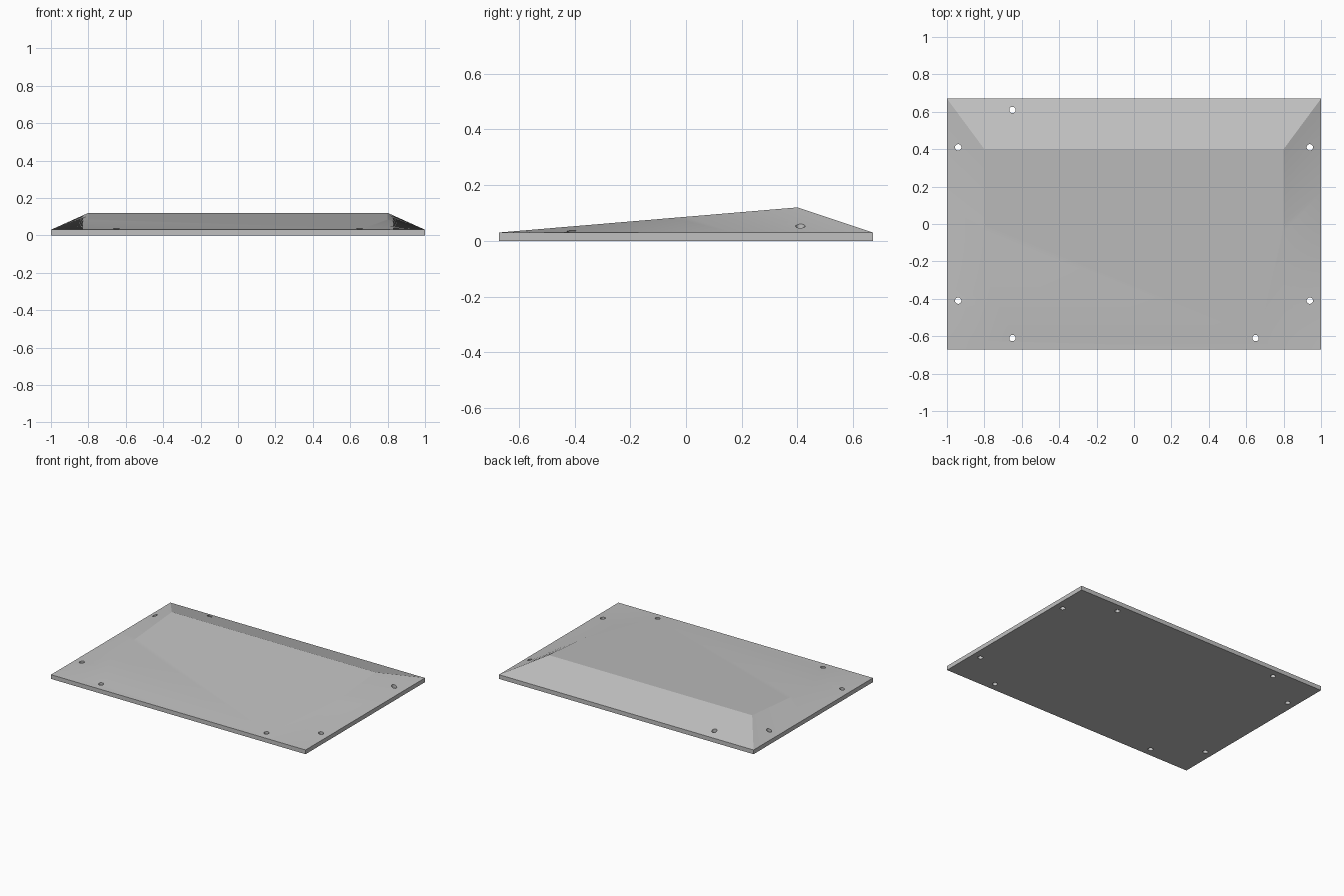
import bpy, bmesh
from math import radians
from mathutils import Matrix, Vector

if "Cube" in bpy.data.objects:
    bpy.data.objects.remove(bpy.data.objects["Cube"], do_unlink=True)

HALF_X, HALF_Y = 1.0, 0.67
RIDGE_X, RIDGE_Y, RIDGE_Z = 0.8, 0.4, 0.12
RIM_Z = 0.03
STEPS = 24

grey = bpy.data.materials.new("plain grey")
grey.use_nodes = True
grey.diffuse_color = (0.53, 0.53, 0.53, 1)
grey.node_tree.nodes["Principled BSDF"].inputs["Base Color"].default_value = grey.diffuse_color


def finish(bm, name):
    bmesh.ops.recalc_face_normals(bm, faces=bm.faces[:])
    mesh = bpy.data.meshes.new(name)
    bm.to_mesh(mesh)
    bm.free()
    mesh.materials.append(grey)
    ob = bpy.data.objects.new(name, mesh)
    bpy.context.collection.objects.link(ob)
    return ob


# Wedge cover: rows run from the front edge to the ridge, flanks twist into the rim
bm = bmesh.new()
front, back = Vector((RIDGE_X, -HALF_Y, RIM_Z)), Vector((RIDGE_X, RIDGE_Y, RIDGE_Z))
rim_front, rim_back = Vector((HALF_X, -HALF_Y, RIM_Z)), Vector((HALF_X, HALF_Y, RIM_Z))
rows = []
for i in range(STEPS + 1):
    t = i / STEPS
    top, rim = front.lerp(back, t), rim_front.lerp(rim_back, t)
    mirror = Vector((-1, 1, 1))
    rows.append([bm.verts.new(p) for p in (rim * mirror, top * mirror, top, rim)])
for a, b in zip(rows, rows[1:]):
    for k in (0, 2):
        bm.faces.new((a[k], a[k + 1], b[k + 1], b[k]))
bm.faces.new([r[1] for r in rows] + [r[2] for r in reversed(rows)])   # front slope
bm.faces.new(rows[-1])                                               # back slope

# Upright rim walls and flat underside
fl, fr, br, bl = [bm.verts.new((x * HALF_X, y * HALF_Y, 0))
                  for x, y in ((-1, -1), (1, -1), (1, 1), (-1, 1))]
bm.faces.new((fl, fr, br, bl))
bm.faces.new([fl, fr] + rows[0][::-1])
bm.faces.new((br, bl, rows[-1][0], rows[-1][3]))
bm.faces.new([bl, fl] + [r[0] for r in rows])
bm.faces.new([br, fr] + [r[3] for r in rows])
cover = finish(bm, "wedge_cover")

# Screw holes: all pass through except the back left one, which is blind
bm = bmesh.new()
holes = [(sx * 0.94, sy * 0.41, 0.3) for sx in (-1, 1) for sy in (-1, 1)]
holes += [(sx * 0.65, sy * 0.61, 0.3) for sx in (-1, 1) for sy in (-1, 1)]
holes[-1] = (0.65, 0.61, RIM_Z)
for x, y, top in holes:
    bottom = -0.1
    bmesh.ops.create_cone(bm, cap_ends=True, segments=24, radius1=0.017, radius2=0.017,
                          depth=top - bottom,
                          matrix=Matrix.Translation((x, y, (top + bottom) / 2)))
cutter = finish(bm, "hole_cutter")
cutter.hide_render = True

bpy.ops.object.select_all(action='DESELECT')
cover.select_set(True)
bpy.context.view_layer.objects.active = cover
cut = cover.modifiers.new("holes", 'BOOLEAN')
cut.operation = 'DIFFERENCE'
cut.solver = 'EXACT'
cut.object = cutter
bpy.ops.object.modifier_apply(modifier=cut.name)
bpy.data.objects.remove(cutter, do_unlink=True)

# Smooth only the gently twisting flanks and round holes
bpy.ops.object.shade_smooth_by_angle(angle=radians(16))
